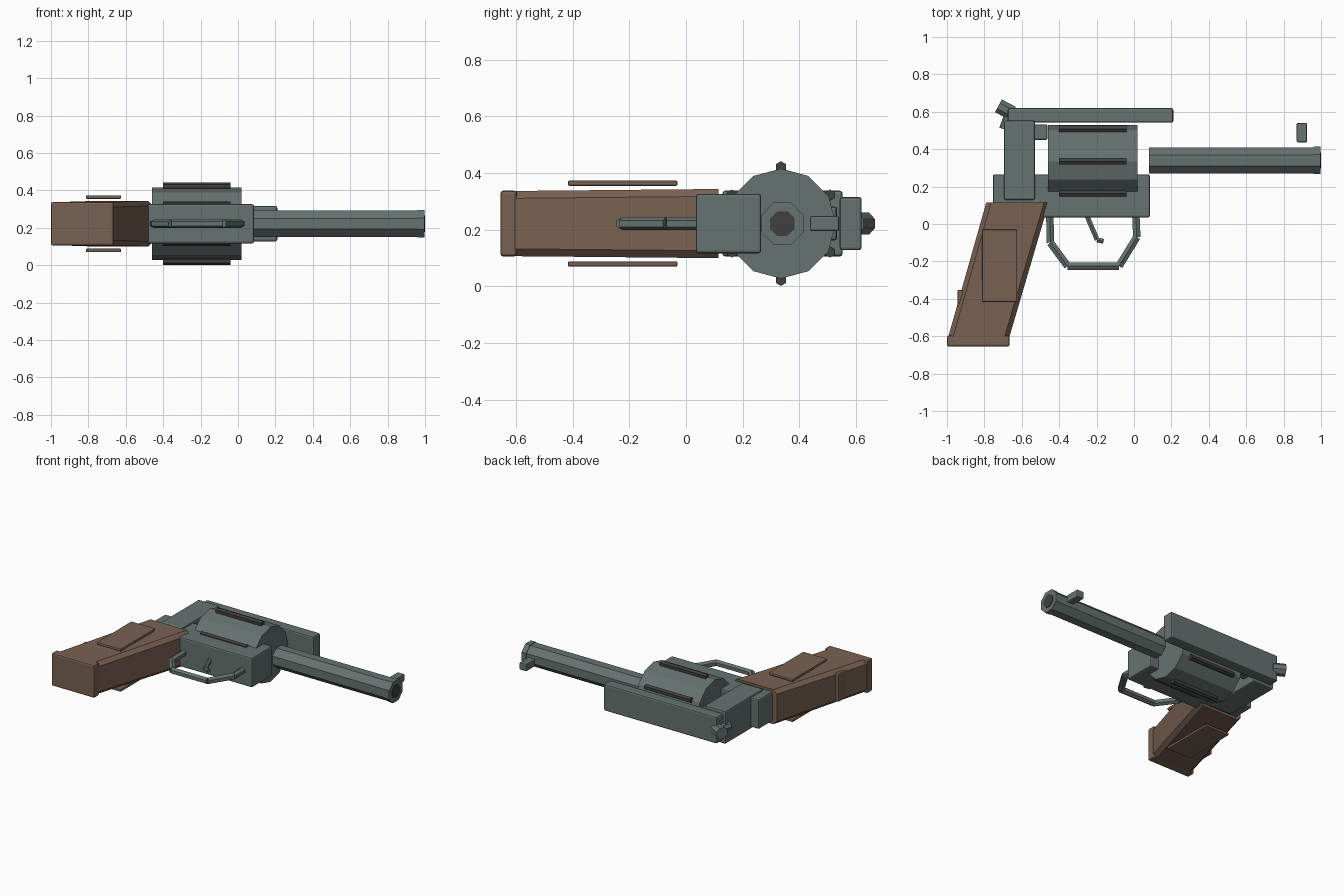
import bpy, bmesh, math
from mathutils import Vector

if "Cube" in bpy.data.objects:
    bpy.data.objects.remove(bpy.data.objects["Cube"])

CZ = 0.222  # height of the symmetry plane


def material(name, rgb):
    m = bpy.data.materials.new(name)
    m.diffuse_color = (*rgb, 1)
    m.use_nodes = True
    m.node_tree.nodes["Principled BSDF"].inputs["Base Color"].default_value = m.diffuse_color
    return m


STEEL = material("steel grey", (0.133, 0.170, 0.162))
WOOD = material("wood brown", (0.190, 0.121, 0.084))
DARK = material("dark grey", (0.052, 0.050, 0.050))


def loft(name, rings, mat, bevel=0):
    """Solid through a list of rings with equal point counts."""
    bm = bmesh.new()
    vs = [[bm.verts.new(p) for p in ring] for ring in rings]
    n = len(vs[0])
    for a, b in zip(vs, vs[1:]):
        for i in range(n):
            j = (i + 1) % n
            bm.faces.new((a[i], a[j], b[j], b[i]))
    bm.faces.new(vs[0][::-1])
    bm.faces.new(vs[-1])
    bmesh.ops.recalc_face_normals(bm, faces=bm.faces)
    me = bpy.data.meshes.new(name)
    bm.to_mesh(me)
    bm.free()
    me.materials.append(mat)
    ob = bpy.data.objects.new(name, me)
    bpy.context.collection.objects.link(ob)
    if bevel:
        mod = ob.modifiers.new("bevel", 'BEVEL')
        mod.width, mod.segments = bevel, 2
    return ob


def box(name, x, y, z, mat, bevel=0.01):
    ring = lambda h: [(x[0], y[0], h), (x[1], y[0], h), (x[1], y[1], h), (x[0], y[1], h)]
    return loft(name, [ring(z[0]), ring(z[1])], mat, bevel)


def rod(name, p, q, r, sides, mat, phase=0.0):
    """Prism from p to q lying in a plane of constant height."""
    p, q = Vector(p), Vector(q)
    up = Vector((0, 0, 1))
    side = up.cross((q - p).normalized())
    angles = [phase + 2 * math.pi * i / sides for i in range(sides)]
    off = [r * (math.cos(a) * up + math.sin(a) * side) for a in angles]
    return loft(name, [[p + o for o in off], [q + o for o in off]], mat)


# Frame blocks
box("lower_frame", (-0.755, 0.085), (0.035, 0.265), (CZ - 0.105, CZ + 0.105), STEEL)
box("rear_frame", (-0.695, -0.53), (0.128, 0.553), (CZ - 0.116, CZ + 0.116), STEEL)
box("top_strap", (-0.675, 0.21), (0.542, 0.62), (CZ - 0.094, CZ + 0.094), STEEL)
box("recoil_plate", (-0.56, -0.462), (0.45, 0.533), (CZ - 0.06, CZ + 0.06), STEEL)

# Drum with six dark ribs
DY = 0.335
rod("drum", (-0.46, DY, CZ), (0.02, DY, CZ), 0.194, 12, STEEL)
for i in range(6):
    a = math.radians(60 * i)
    y, z = DY + 0.2 * math.sin(a), CZ + 0.2 * math.cos(a)
    rod(f"drum_rib_{i + 1}", (-0.4, y, z), (-0.04, y, z), 0.02, 6, DARK)

# Barrel, muzzle ring, bore and front sight
BY, TURN = 0.34, math.pi / 8
rod("barrel", (0.08, BY, CZ), (0.97, BY, CZ), 0.076, 8, STEEL, TURN)
rod("muzzle", (0.96, BY, CZ), (0.996, BY, CZ), 0.08, 8, STEEL, TURN)
rod("bore", (0.95, BY, CZ), (1.0, BY, CZ), 0.047, 8, DARK, TURN)
box("front_sight", (0.87, 0.925), (0.437, 0.54), (CZ - 0.026, CZ + 0.026), STEEL, 0.006)

# Hammer
rod("hammer_arm", (-0.692, 0.505, CZ), (-0.65, 0.62, CZ), 0.03, 8, STEEL)
rod("hammer_spur", (-0.65, 0.592, CZ), (-0.725, 0.632, CZ), 0.042, 8, STEEL, TURN)

# Trigger and trigger guard, one rod per segment
guard = [(-0.45, 0.045), (-0.447, -0.1), (-0.355, -0.225), (-0.08, -0.225),
         (0.015, -0.07), (0.01, 0.045)]
trigger = [(-0.25, 0.04), (-0.197, -0.085), (-0.163, -0.093)]
for name, path, r in (("guard", guard, 0.023), ("trigger", trigger, 0.015)):
    for i, (p, q) in enumerate(zip(path, path[1:])):
        rod(f"{name}_{i + 1}", (*p, CZ), (*q, CZ), r, 6, STEEL)


# Slanted grip with chamfered edges
def grip_ring(y, x0, x1, h, c=0.026):
    half = [(x0 + c, h), (x1 - c, h), (x1, h - c), (x1, c - h),
            (x1 - c, -h), (x0 + c, -h), (x0, c - h), (x0, h - c)]
    return [(x, y, CZ + z) for x, z in half]


loft("grip", [grip_ring(-0.61, -0.995, -0.668, 0.115),
              grip_ring(0.115, -0.79, -0.455, 0.122)], WOOD)
box("grip_base", (-1.0, -0.665), (-0.655, -0.597), (CZ - 0.116, CZ + 0.116), WOOD)
box("grip_rear_bump", (-0.945, -0.85), (-0.5, -0.352), (CZ - 0.1, CZ + 0.1), WOOD)
for name, s in (("upper", 1), ("lower", -1)):
    z = sorted((CZ + s * 0.133, CZ + s * 0.152))
    box(f"grip_panel_{name}", (-0.813, -0.625), (-0.417, -0.03), z, WOOD, 0.006)
